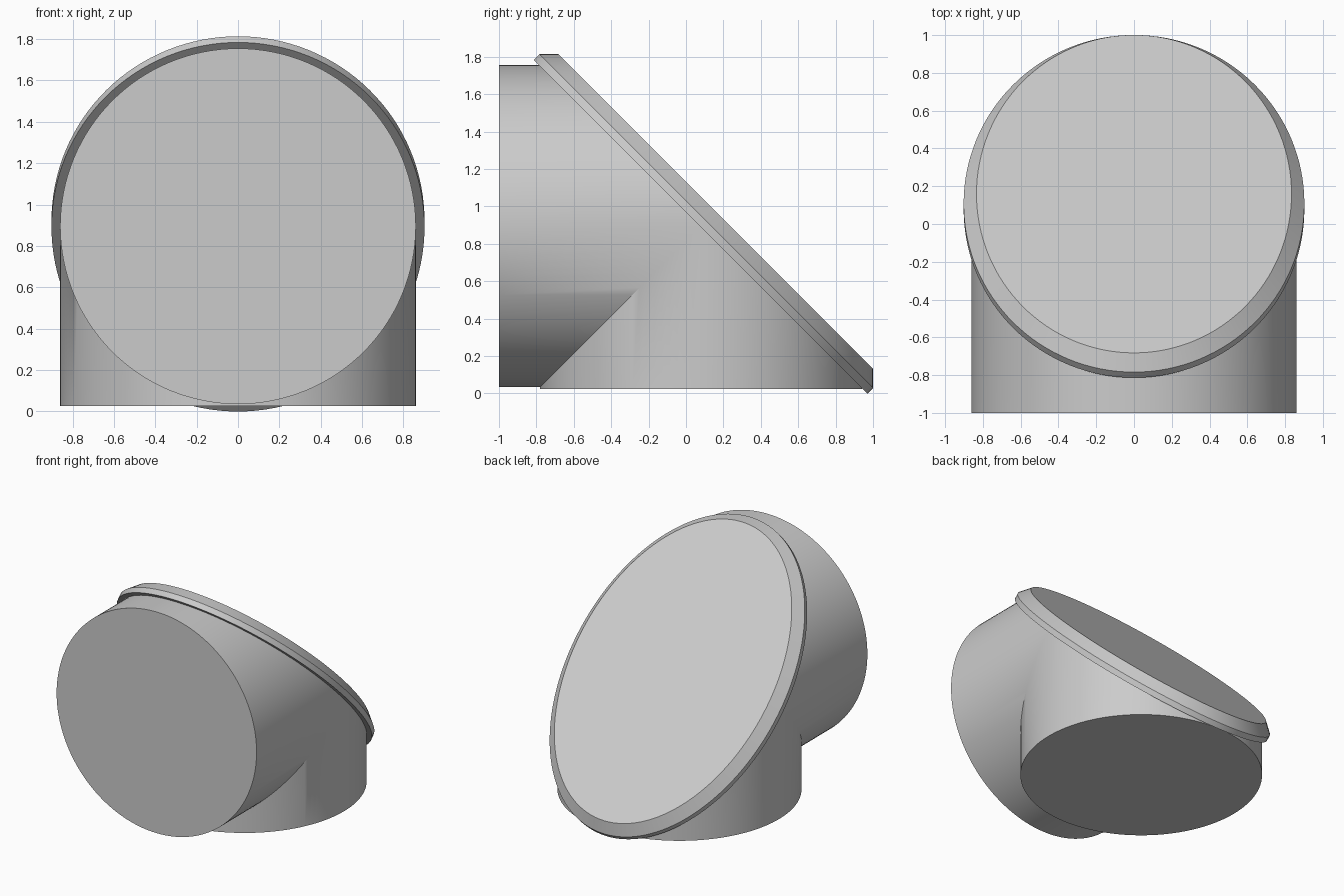
import bpy, bmesh
from math import sin, cos, pi, sqrt, radians

cube = bpy.data.objects.get("Cube")
if cube:
    bpy.data.objects.remove(cube, do_unlink=True)

SEG = 128                 # sides around every round part
R = 0.86                  # pipe radius
YC, ZC = 0.08, 0.895      # where the two pipe axes cross

grey = bpy.data.materials.new("light grey")
grey.use_nodes = True
grey.diffuse_color = (0.6, 0.6, 0.6, 1)
grey.node_tree.nodes["Principled BSDF"].inputs["Base Color"].default_value = (0.6, 0.6, 0.6, 1)


def ring(bm, point):
    return [bm.verts.new(point(2 * pi * i / SEG)) for i in range(SEG)]


def bridge(bm, a, b):
    for i in range(SEG):
        j = (i + 1) % SEG
        bm.faces.new((a[i], a[j], b[j], b[i]))


def finish(bm, name):
    bmesh.ops.remove_doubles(bm, verts=bm.verts, dist=0.0001)
    bmesh.ops.recalc_face_normals(bm, faces=bm.faces)
    mesh = bpy.data.meshes.new(name)
    bm.to_mesh(mesh)
    bm.free()
    mesh.materials.append(grey)
    obj = bpy.data.objects.new(name, mesh)
    bpy.context.collection.objects.link(obj)
    bpy.ops.object.select_all(action='DESELECT')
    obj.select_set(True)
    bpy.context.view_layer.objects.active = obj
    bpy.ops.object.shade_smooth_by_angle(angle=radians(30))


# Elbow: two pipes mitred together along the inner seam and the sloping cut
bm = bmesh.new()
for place, start, centre in (
        (lambda x, k, l: (x, l, ZC + k), -1.0, YC),
        (lambda x, k, l: (x, YC + k, l), 0.025, ZC)):
    end = ring(bm, lambda a: place(R * cos(a), R * sin(a), start))
    mitre = ring(bm, lambda a: place(R * cos(a), R * sin(a), centre - R * abs(sin(a))))
    bridge(bm, end, mitre)
    bm.faces.new(end)
finish(bm, "elbow_pipe")

# Sloping oval cover plate with a chamfered outer edge
U = -0.575                # plate centre along the slope
bm = bmesh.new()
rings = []
for n, half_width, half_length in ((0.686, 0.902, 1.262),
                                   (0.728, 0.902, 1.262),
                                   (0.800, 0.834, 1.190)):
    def slope_point(a):
        u = U + half_length * sin(a)
        return (half_width * cos(a), (n + u) / sqrt(2), (n - u) / sqrt(2))
    rings.append(ring(bm, slope_point))
for lower, upper in zip(rings, rings[1:]):
    bridge(bm, lower, upper)
bm.faces.new(rings[0])
bm.faces.new(rings[-1])
finish(bm, "cover_plate")
